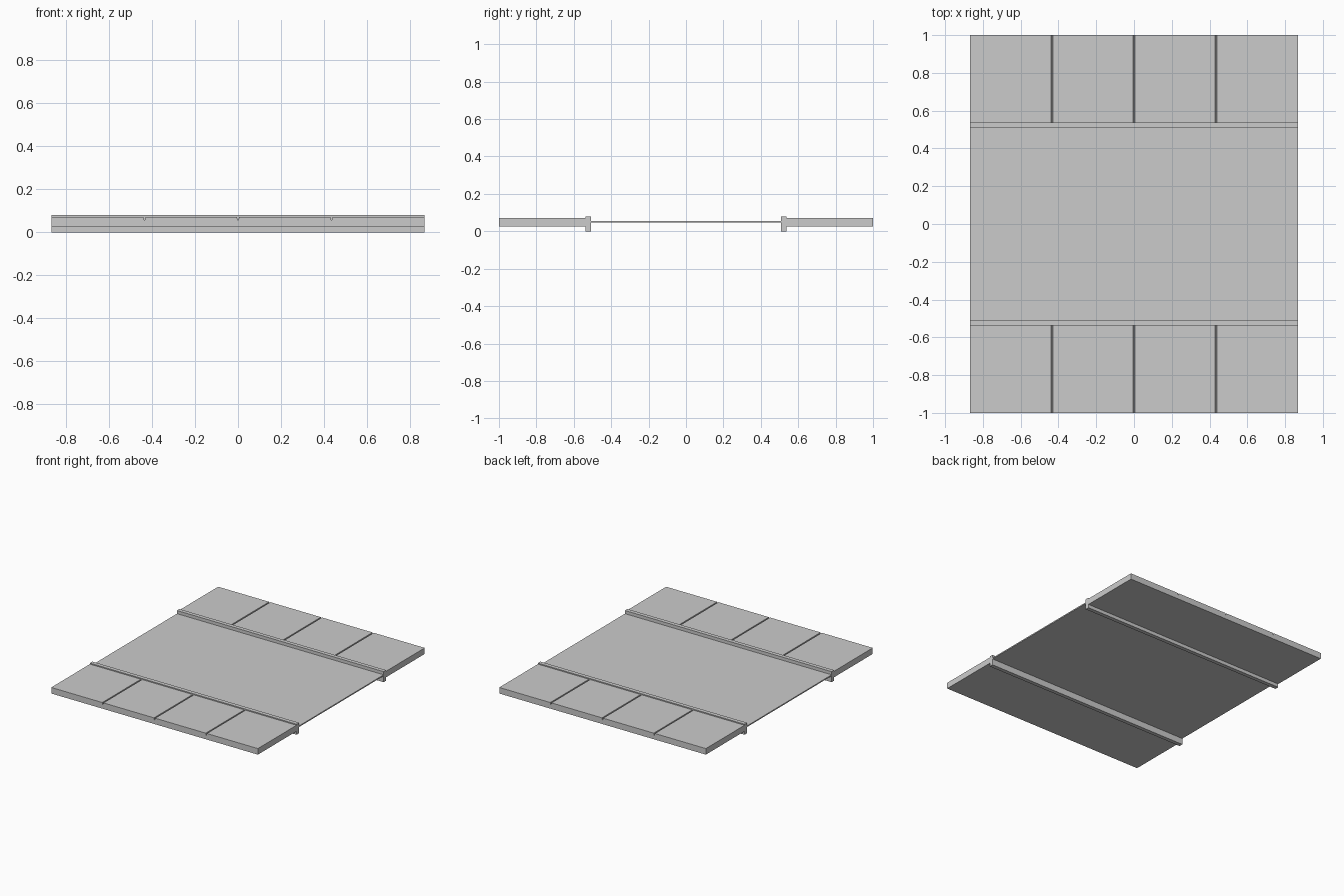
import bpy

if "Cube" in bpy.data.objects:
    bpy.data.objects.remove(bpy.data.objects["Cube"])

HALF_X = 0.867          # half length of the road section
CURB_IN, CURB_OUT = 0.507, 0.537


def extrude_profile(name, pts, axis, start, end):
    """Extrude a closed 2D profile along 'X' (pts are y,z) or 'Y' (pts are x,z)."""
    n = len(pts)
    verts = []
    for d in (start, end):
        verts += [(d, a, z) if axis == 'X' else (a, d, z) for a, z in pts]
    faces = [tuple(range(n)), tuple(range(2 * n - 1, n - 1, -1))]
    faces += [(i, i + n, (i + 1) % n + n, (i + 1) % n) for i in range(n)]
    mesh = bpy.data.meshes.new(name)
    mesh.from_pydata(verts, [], faces)
    obj = bpy.data.objects.new(name, mesh)
    bpy.context.collection.objects.link(obj)
    # make normals point outwards
    bpy.context.view_layer.objects.active = obj
    obj.select_set(True)
    bpy.ops.object.mode_set(mode='EDIT')
    bpy.ops.mesh.select_all(action='SELECT')
    bpy.ops.mesh.normals_make_consistent(inside=False)
    bpy.ops.object.mode_set(mode='OBJECT')
    obj.select_set(False)
    return obj


def mirror_y(obj):
    mod = obj.modifiers.new("mirror", 'MIRROR')
    mod.use_axis = (False, True, False)
    mod.use_mirror_merge = False


# Thin road surface between the curbs
extrude_profile("road", [(-CURB_IN, 0.047), (CURB_IN, 0.047),
                         (CURB_IN, 0.056), (-CURB_IN, 0.056)],
                'X', -HALF_X, HALF_X)

# Curbs, standing a little above and below the pavement
curb = extrude_profile("curb", [(CURB_IN, 0), (CURB_OUT, 0),
                                (CURB_OUT, 0.08), (CURB_IN, 0.08)],
                       'X', -HALF_X, HALF_X)
mirror_y(curb)

# Pavement slabs with three narrow joints cut into the top
TOP, BOTTOM, JOINT = 0.072, 0.026, 0.057
profile = [(HALF_X, BOTTOM), (-HALF_X, BOTTOM), (-HALF_X, TOP)]
for x in (-0.434, 0, 0.434):
    profile += [(x - 0.005, TOP), (x - 0.002, JOINT), (x + 0.002, JOINT), (x + 0.005, TOP)]
profile.append((HALF_X, TOP))
pavement = extrude_profile("pavement", profile, 'Y', CURB_OUT, 1.0)
mirror_y(pavement)
